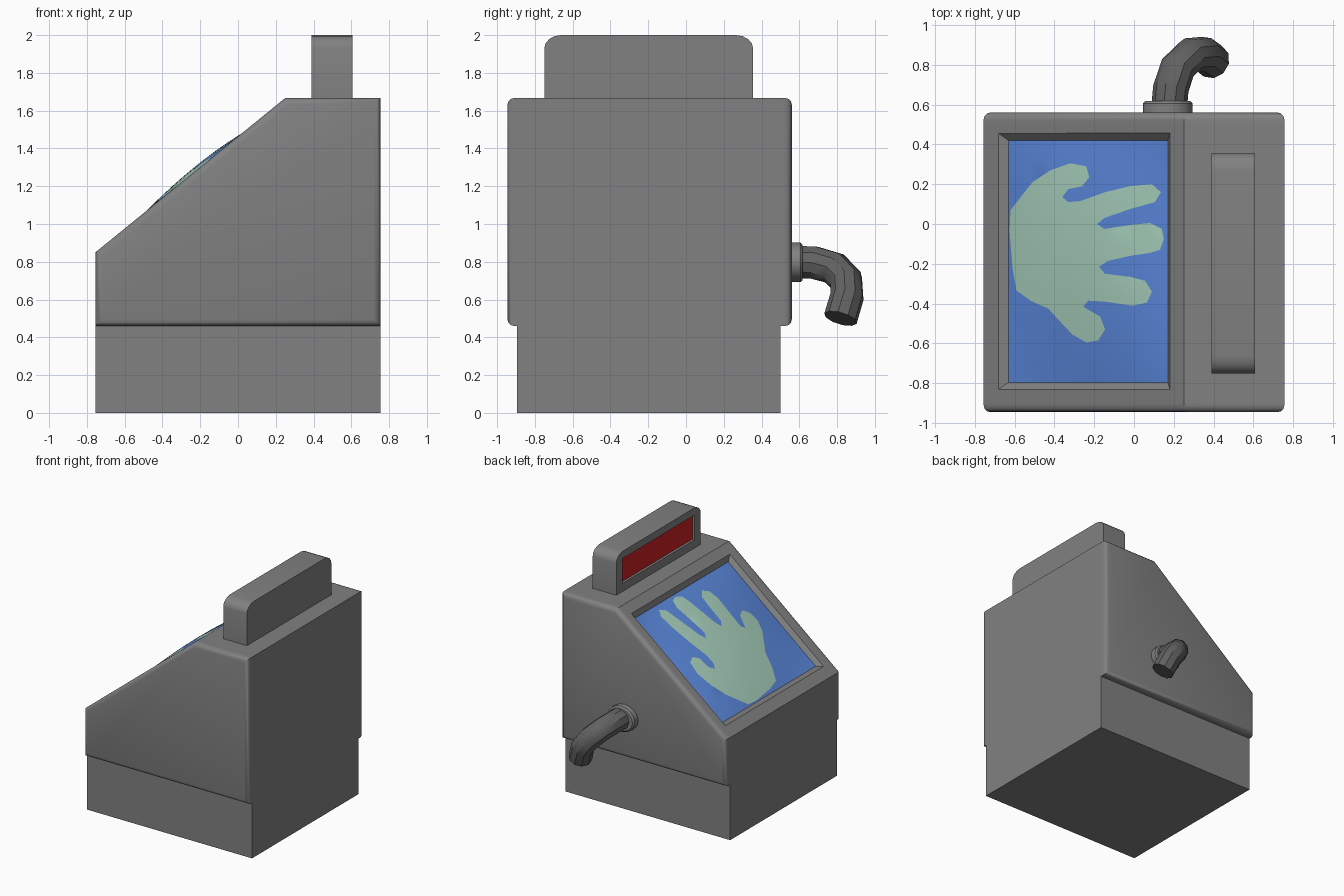
import bpy, bmesh, math
from mathutils import Vector
from mathutils.geometry import delaunay_2d_cdt

if "Cube" in bpy.data.objects:
    bpy.data.objects.remove(bpy.data.objects["Cube"])


def mat(name, r, g, b):
    m = bpy.data.materials.new(name)
    m.diffuse_color = (r, g, b, 1)
    m.use_nodes = True
    m.node_tree.nodes["Principled BSDF"].inputs["Base Color"].default_value = m.diffuse_color
    return m


GREY = mat("casing grey", 0.22, 0.22, 0.22)
DARK = mat("pipe dark grey", 0.12, 0.12, 0.12)
BLUE = mat("screen blue", 0.10, 0.24, 0.70)
GREEN = mat("hand pale green", 0.37, 0.60, 0.48)
RED = mat("display red", 0.60, 0.015, 0.015)


def finish(name, bm, mats, smooth=True):
    me = bpy.data.meshes.new(name)
    bm.to_mesh(me)
    bm.free()
    ob = bpy.data.objects.new(name, me)
    bpy.context.collection.objects.link(ob)
    for m in mats:
        me.materials.append(m)
    if smooth:
        smooth_object(ob)
    return ob


def smooth_object(ob):
    bpy.ops.object.select_all(action='DESELECT')
    ob.select_set(True)
    bpy.context.view_layer.objects.active = ob
    bpy.ops.object.shade_smooth_by_angle(angle=math.radians(35))


def prism(points, lo, hi, place):
    """Closed prism; place(a, b, t) maps profile point and depth to 3D."""
    bm = bmesh.new()
    a = [bm.verts.new(place(p, q, lo)) for p, q in points]
    b = [bm.verts.new(place(p, q, hi)) for p, q in points]
    n = len(points)
    bm.faces.new(a)
    bm.faces.new(b[::-1])
    for i in range(n):
        bm.faces.new((a[i], b[i], b[(i + 1) % n], a[(i + 1) % n]))
    bmesh.ops.recalc_face_normals(bm, faces=bm.faces)
    return bm


def hull(points):
    bm = bmesh.new()
    for p in points:
        bm.verts.new(p)
    bmesh.ops.convex_hull(bm, input=bm.verts)
    bmesh.ops.dissolve_limit(bm, angle_limit=0.01, verts=bm.verts, edges=bm.edges)
    bmesh.ops.recalc_face_normals(bm, faces=bm.faces)
    return bm


def cut(ob, cutter):
    mod = ob.modifiers.new("recess", 'BOOLEAN')
    mod.operation = 'DIFFERENCE'
    mod.solver = 'EXACT'
    mod.object = cutter
    bpy.context.view_layer.objects.active = ob
    bpy.ops.object.modifier_apply(modifier=mod.name)
    bpy.data.objects.remove(cutter)
    smooth_object(ob)


def box_points(x0, x1, y0, y1, z0, z1):
    return [(x, y, z) for x in (x0, x1) for y in (y0, y1) for z in (z0, z1)]


def slope(x):
    return 0.85 + 0.811 * (x + 0.755)


def xz(p, q, t):
    return (p, t, q)


def yz(p, q, t):
    return (t, p, q)


W = 0.755
TOP = 1.667

# Body with sloping console face
body = finish("body", prism([(-W, 0), (W, 0), (W, TOP), (0.25, TOP), (-W, 0.85)],
                            -0.895, 0.50, xz), [GREY])

# Tapered screen recess
SX0, SX1, SY0, SY1 = -0.63, 0.17, -0.795, 0.42
inner, outer = [], []
for (xi, xo) in ((SX0, -0.68), (SX1, 0.18)):
    for (yi, yo) in ((SY0, -0.83), (SY1, 0.455)):
        i = Vector((xi, yi, slope(xi) - 0.04))
        o = Vector((xo, yo, slope(xo)))
        inner.append(i)
        outer.append(2 * o - i)
cut(body, finish("screen_cutter", hull(inner + outer), [GREY], False))

# Raised side plates with rounded outer rim
plate_profile = [(-W, 0.46), (W, 0.46), (W, TOP), (0.25, TOP), (-W, 0.85)]
for name, y_in, y_out in (("front_plate", -0.895, -0.945), ("back_plate", 0.50, 0.56)):
    bm = prism(plate_profile, y_in, y_out, xz)
    rim = [e for e in bm.edges if all(abs(v.co.y - y_out) < 1e-4 for v in e.verts)]
    bmesh.ops.bevel(bm, geom=rim, offset=0.035, segments=3, profile=0.5, affect='EDGES')
    finish(name, bm, [GREY])

# Domed screen with the hand shape cut into its surface
hand = [(-.625, -.03), (-.62, .07), (-.51, .21), (-.42, .27), (-.32, .305), (-.24, .29),
        (-.225, .235), (-.26, .19), (-.33, .175), (-.36, .135), (-.33, .11), (-.27, .115),
        (-.145, .16), (-.02, .19), (.09, .2), (.135, .16), (.105, .11), (-.02, .075),
        (-.15, .03), (-.185, 0), (-.15, -.025), (-.02, -.005), (.08, .005), (.14, -.025),
        (.15, -.075), (.13, -.13), (.08, -.145), (-.02, -.16), (-.13, -.185),
        (-.175, -.215), (-.145, -.25), (-.02, -.265), (.055, -.285), (.09, -.34),
        (.065, -.395), (-.01, -.41), (-.145, -.39), (-.23, -.385), (-.255, -.415),
        (-.17, -.465), (-.145, -.53), (-.18, -.585), (-.24, -.595), (-.31, -.555),
        (-.385, -.475), (-.43, -.425), (-.52, -.385), (-.59, -.335), (-.61, -.225)]


def inside(x, y):
    hit = False
    for (x1, y1), (x2, y2) in zip(hand, hand[1:] + hand[:1]):
        if (y1 > y) != (y2 > y) and x < (x2 - x1) * (y - y1) / (y2 - y1) + x1:
            hit = not hit
    return hit


def dome(x, y):
    u = 2 * (x - SX0) / (SX1 - SX0) - 1
    v = 2 * (y - SY0) / (SY1 - SY0) - 1
    return slope(x) - 0.037 + 0.063 * (1 - u * u) * (1 - v * v)


N = 14
pts = [Vector(p) for p in hand]
pts += [Vector((SX0 + (SX1 - SX0) * i / N, SY0 + (SY1 - SY0) * j / N))
        for i in range(N + 1) for j in range(N + 1)]
loop = [(i, (i + 1) % len(hand)) for i in range(len(hand))]
res = delaunay_2d_cdt(pts, loop, [], 0, 1e-5)
bm = bmesh.new()
vs = [bm.verts.new((p.x, p.y, dome(p.x, p.y))) for p in res[0]]
for f in res[2]:
    face = bm.faces.new([vs[i] for i in f])
    c = face.calc_center_median()
    face.material_index = 1 if inside(c.x, c.y) else 0
    face.normal_update()
    if face.normal.z < 0:
        face.normal_flip()
finish("screen", bm, [BLUE, GREEN])

# Display housing with rounded top corners
Y0, Y1 = -0.75, 0.355
prof = [(Y0, TOP - 0.01), (Y1, TOP - 0.01)]
for k in range(5):
    a = math.pi / 2 * k / 4
    prof.append((Y1 - 0.09 + 0.09 * math.cos(a), 1.93 + 0.07 * math.sin(a)))
for k in range(5):
    a = math.pi / 2 * (1 + k / 4)
    prof.append((Y0 + 0.09 + 0.09 * math.cos(a), 1.93 + 0.07 * math.sin(a)))
housing = finish("display_housing", prism(prof, 0.39, 0.607, yz), [GREY])
R = (-0.67, 0.275, 1.735, 1.94)
cut(housing, finish("display_cutter", hull(box_points(0.3, 0.415, *R)), [GREY], False))

# Red display plate
finish("display_panel", hull(box_points(0.410, 0.418, *R)), [RED], False)

# Pipe flange
ring = [(0.17 + 0.125 * math.cos(i * math.pi / 8), 0.797 + 0.105 * math.sin(i * math.pi / 8))
        for i in range(16)]
bm = prism(ring, 0.54, 0.618, xz)
rim = [e for e in bm.edges if all(v.co.y > 0.61 for v in e.verts)]
bmesh.ops.bevel(bm, geom=rim, offset=0.012, segments=1, affect='EDGES')
finish("pipe_flange", bm, [GREY])

# Bent pipe
path = [(0.175, 0.57, 0.80), (0.185, 0.68, 0.795), (0.22, 0.785, 0.765), (0.285, 0.848, 0.70),
        (0.35, 0.852, 0.615), (0.395, 0.818, 0.50)]
cu = bpy.data.curves.new("pipe", 'CURVE')
cu.dimensions = '3D'
cu.bevel_depth = 0.09
cu.bevel_resolution = 3
cu.use_fill_caps = True
sp = cu.splines.new('POLY')
sp.points.add(len(path) - 1)
for p, c in zip(sp.points, path):
    p.co = (*c, 1)
cu.materials.append(DARK)
pipe = bpy.data.objects.new("pipe", cu)
bpy.context.collection.objects.link(pipe)
bpy.ops.object.select_all(action='DESELECT')
pipe.select_set(True)
bpy.context.view_layer.objects.active = pipe
bpy.ops.object.convert(target='MESH')
smooth_object(bpy.context.view_layer.objects.active)
